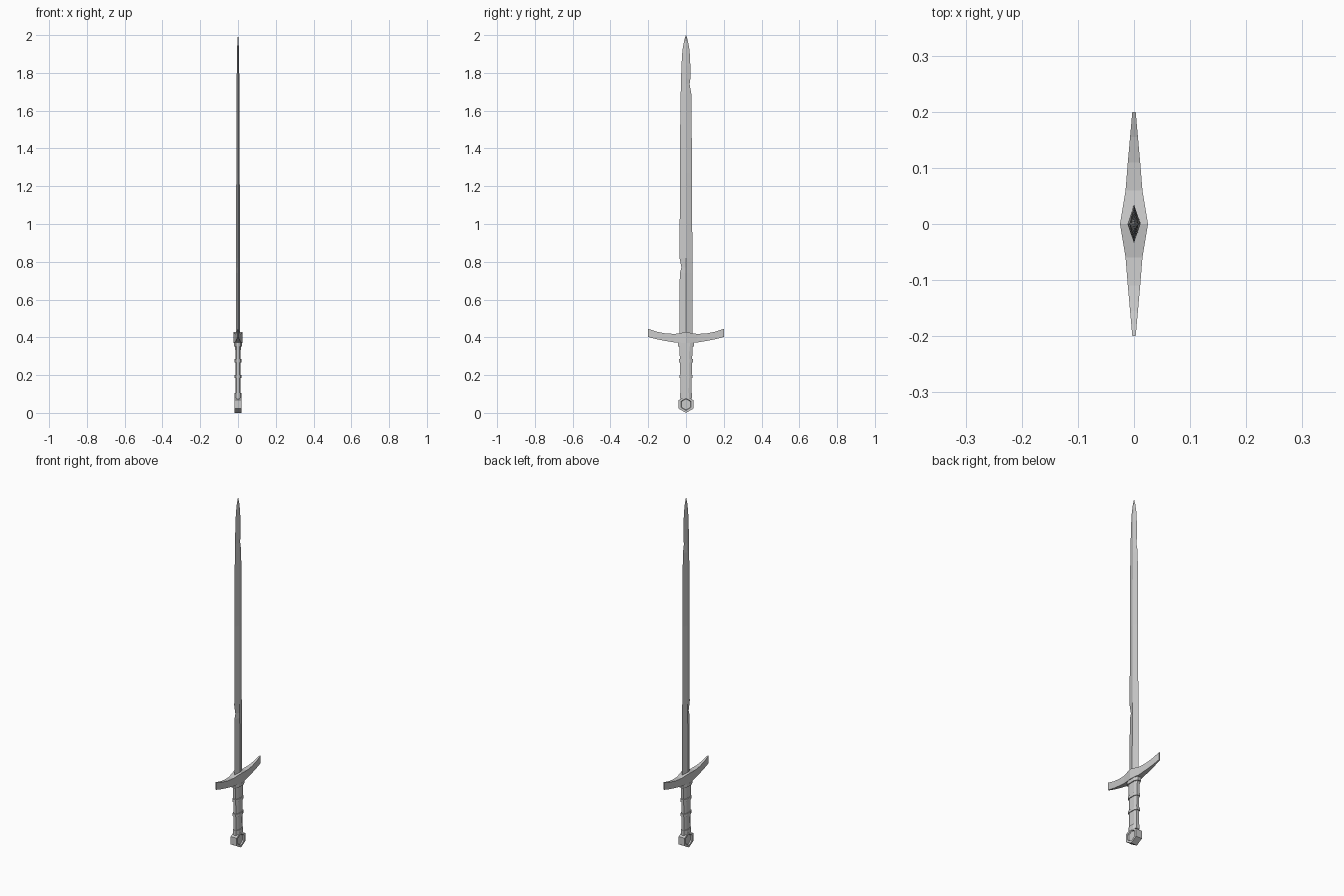
import bpy, bmesh, math

if "Cube" in bpy.data.objects:
    bpy.data.objects.remove(bpy.data.objects["Cube"])


def loft(name, rings):
    """Skin a list of equal-length point rings into a capped, flat-shaded solid."""
    bm = bmesh.new()
    rows = [[bm.verts.new(p) for p in ring] for ring in rings]
    n = len(rows[0])
    for a, b in zip(rows, rows[1:]):
        for i in range(n):
            j = (i + 1) % n
            bm.faces.new((a[i], a[j], b[j], b[i]))
    bm.faces.new(rows[0])
    bm.faces.new(rows[-1])
    return finish(name, bm)


def finish(name, bm):
    bmesh.ops.recalc_face_normals(bm, faces=bm.faces)
    mesh = bpy.data.meshes.new(name)
    bm.to_mesh(mesh)
    bm.free()
    obj = bpy.data.objects.new(name, mesh)
    bpy.context.collection.objects.link(obj)
    return obj


def octagon(z, hx, hy):
    """Flattened eight-sided section for the handle parts."""
    return [(sx * hx, sy * hy, z) for sx, sy in (
        (1, -.5), (1, .5), (.55, 1), (-.55, 1),
        (-1, .5), (-1, -.5), (-.55, -1), (.55, -1))]


# Blade: diamond section with a nick in each edge (z, left y, right y, half thickness)
blade = [(0.38, -.034, .035, .012), (0.74, -.033, .034, .011),
         (0.77, -.024, .034, .011), (0.82, -.034, .034, .011),
         (1.27, -.032, .031, .009), (1.60, -.030, .030, .008),
         (1.69, -.028, .028, .008), (1.74, -.027, .019, .007),
         (1.77, -.026, .023, .007), (1.84, -.024, .023, .006),
         (1.92, -.019, .019, .005), (1.97, -.010, .010, .003),
         (2.00, -.001, .001, .0005)]
loft("blade", [[(t, 0, z), (0, r, z), (-t, 0, z), (0, l, z)]
               for z, l, r, t in blade])

# Crossguard: upswept arms tapering to thin tips (y, half thickness, bottom z, top z)
arm = [(0, .025, .370, .428), (.06, .015, .373, .418), (.11, .011, .381, .421),
       (.155, .007, .390, .430), (.20, .003, .402, .445)]
stations = [(-y, t, b, c) for y, t, b, c in reversed(arm[1:])] + arm
loft("crossguard", [[(t, y, b), (t, y, c), (-t, y, c), (-t, y, b)]
                    for y, t, b, c in stations])

# Grip and its bands
loft("grip", [octagon(.07, .013, .028), octagon(.18, .014, .030),
              octagon(.28, .014, .032), octagon(.375, .015, .037)])
for name, low, high, hx, hy in (
        ("top_collar", .352, .376, .020, .043),
        ("upper_band", .268, .284, .018, .037),
        ("lower_band", .185, .200, .018, .035),
        ("bottom_collar", .078, .105, .018, .031)):
    loft(name, [octagon(low, hx, hy), octagon(high, hx, hy)])

# Pommel: hexagonal block with a recessed hexagon on both broad sides
pommel = loft("pommel", [[(x, .045 * math.sin(k * math.pi / 3),
                           .045 + .045 * math.cos(k * math.pi / 3))
                          for k in range(6)] for x in (-.019, .019)])
bm = bmesh.new()
bm.from_mesh(pommel.data)
for side in [f for f in bm.faces if abs(f.normal.x) > .9]:
    bmesh.ops.inset_individual(bm, faces=[side], thickness=.013)
    bmesh.ops.inset_individual(bm, faces=[side], thickness=.003, depth=-.007)
bm.to_mesh(pommel.data)
bm.free()
